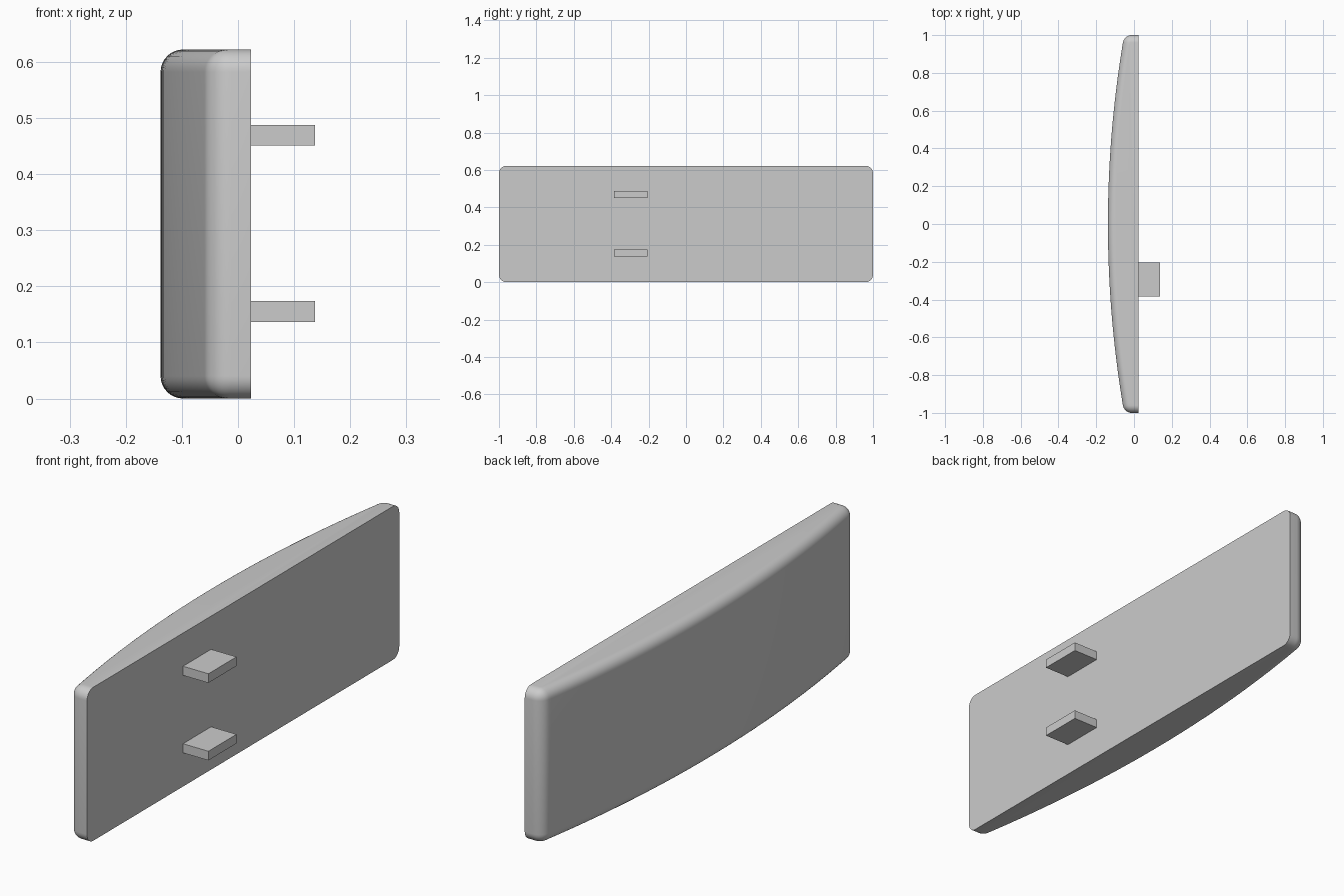
import bpy, bmesh

if "Cube" in bpy.data.objects:
    bpy.data.objects.remove(bpy.data.objects["Cube"])

BACK, END, FRONT = 0.023, -0.052, -0.138   # x of back plane, front at ends, front at middle
HEIGHT, RADIUS, STEPS = 0.622, 0.04, 40


def finish(name, bm):
    bmesh.ops.recalc_face_normals(bm, faces=bm.faces[:])
    mesh = bpy.data.meshes.new(name)
    bm.to_mesh(mesh)
    bm.free()
    obj = bpy.data.objects.new(name, mesh)
    bpy.context.collection.objects.link(obj)
    return obj


# Bowed panel: plan profile with a shallow arc, extruded upward
bm = bmesh.new()
ys = [-1 + 2 * i / STEPS for i in range(STEPS + 1)]
profile = [(FRONT + (END - FRONT) * y * y, y) for y in ys] + [(BACK, 1), (BACK, -1)]
base = bm.faces.new([bm.verts.new((x, y, 0)) for x, y in profile])
ext = bmesh.ops.extrude_face_region(bm, geom=[base])
for v in ext["geom"]:
    if isinstance(v, bmesh.types.BMVert):
        v.co.z = HEIGHT
bmesh.ops.recalc_face_normals(bm, faces=bm.faces[:])


# Round every edge except the flat back's outline
def rounded(e):
    a, b = (v.co for v in e.verts)
    if abs(a.x - BACK) < 1e-5 and abs(b.x - BACK) < 1e-5:
        return False
    vertical = abs(a.z - b.z) > 0.1
    return not vertical or abs(a.y) > 0.999


bmesh.ops.bevel(bm, geom=[e for e in bm.edges if rounded(e)], offset=RADIUS,
                offset_type='OFFSET', segments=8, profile=0.5, affect='EDGES',
                clamp_overlap=False)
panel = finish("curved_panel", bm)
bpy.context.view_layer.objects.active = panel
panel.select_set(True)
bpy.ops.object.shade_smooth_by_angle()

# Two mounting tabs on the flat back
for name, z in (("lower_tab", 0.155), ("upper_tab", 0.469)):
    bm = bmesh.new()
    bmesh.ops.create_cube(bm, size=1)
    bmesh.ops.scale(bm, vec=(0.124, 0.18, 0.037), verts=bm.verts)
    bmesh.ops.translate(bm, vec=(0.075, -0.295, z), verts=bm.verts)
    finish(name, bm)
